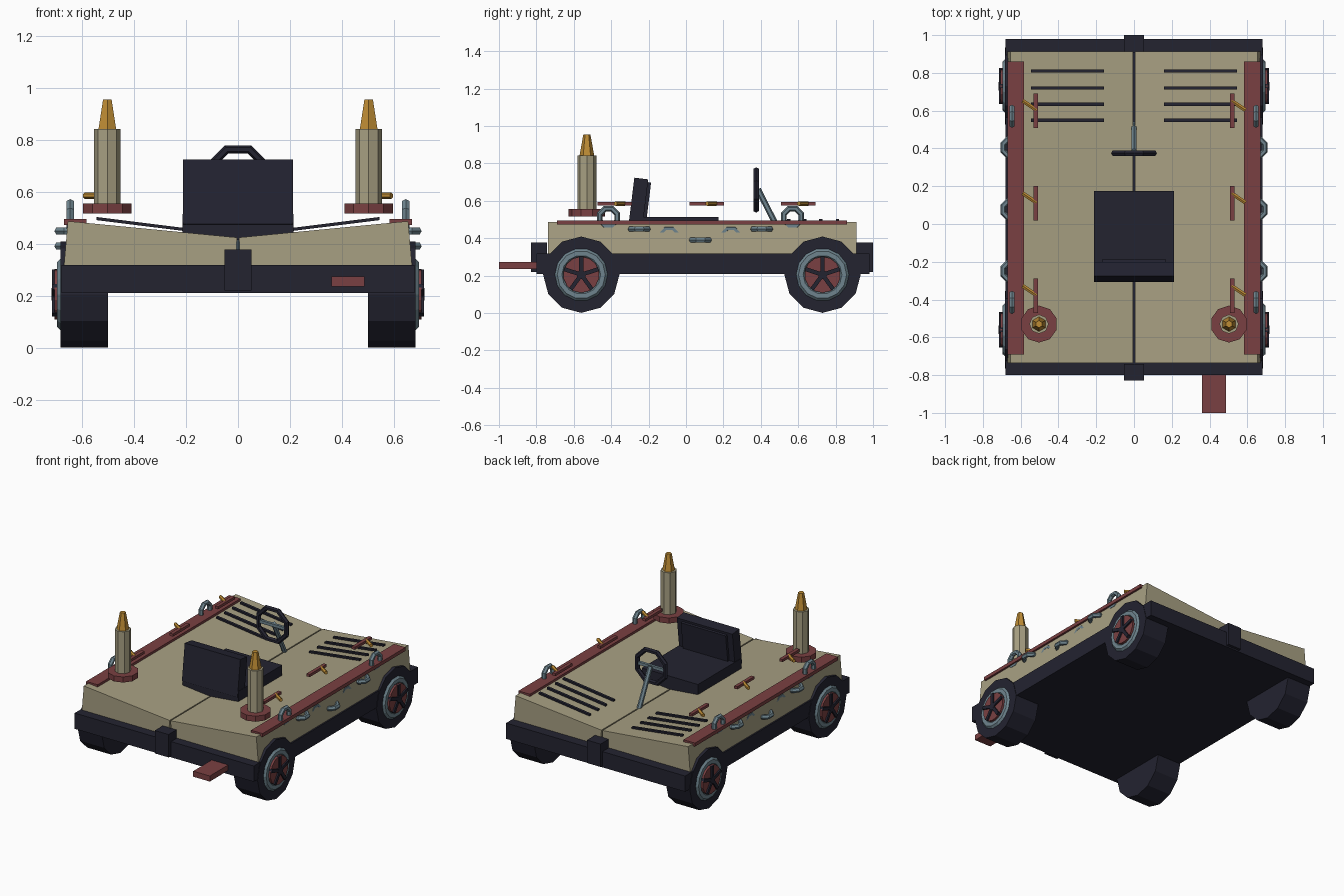
import bpy, bmesh, math
from mathutils import Vector, Matrix

if "Cube" in bpy.data.objects:
    bpy.data.objects.remove(bpy.data.objects["Cube"])


def material(name, rgb):
    m = bpy.data.materials.new(name)
    m.diffuse_color = (*rgb, 1)
    m.use_nodes = True
    m.node_tree.nodes["Principled BSDF"].inputs["Base Color"].default_value = m.diffuse_color
    return m


BEIGE = material("beige paint", (0.39, 0.35, 0.225))
DARK = material("dark navy", (0.017, 0.017, 0.030))
RED = material("dull red", (0.195, 0.051, 0.054))
STEEL = material("blue steel", (0.156, 0.231, 0.27))
GOLD = material("gold", (0.515, 0.262, 0.035))


def make(name, bm, mat, matrix=None):
    if matrix is not None:
        bm.transform(matrix)
    bmesh.ops.recalc_face_normals(bm, faces=bm.faces)
    me = bpy.data.meshes.new(name)
    bm.to_mesh(me)
    bm.free()
    me.materials.append(mat)
    ob = bpy.data.objects.new(name, me)
    bpy.context.collection.objects.link(ob)
    return ob


def box(name, lo, hi, mat, matrix=None):
    """Box between two corners."""
    bm = bmesh.new()
    bmesh.ops.create_cube(bm, size=1)
    lo, hi = Vector(lo), Vector(hi)
    for v in bm.verts:
        v.co = Vector(((v.co[i] + 0.5) * (hi[i] - lo[i]) + lo[i]) for i in range(3))
    return make(name, bm, mat, matrix)


def rod(name, a, b, r1, r2, sides, mat, turn=0.0):
    """Cylinder or cone frustum from point a to point b."""
    a, b = Vector(a), Vector(b)
    bm = bmesh.new()
    bmesh.ops.create_cone(bm, cap_ends=True, segments=sides, radius1=r1, radius2=r2,
                          depth=(b - a).length)
    rot = (b - a).to_track_quat('Z', 'Y').to_matrix().to_4x4()
    return make(name, bm, mat, Matrix.Translation((a + b) / 2) @ rot @ Matrix.Rotation(turn, 4, 'Z'))


def ring(name, centre, axis, major, minor, seg, sides, mat, turn=0.0, flat=1.0):
    """Faceted torus around the given axis."""
    bm = bmesh.new()
    loops = []
    for i in range(seg):
        t = turn + 2 * math.pi * i / seg
        loops.append([])
        for j in range(sides):
            p = 2 * math.pi * j / sides
            r = major + minor * math.cos(p)
            loops[-1].append(bm.verts.new((r * math.cos(t), r * math.sin(t), flat * minor * math.sin(p))))
    for i in range(seg):
        for j in range(sides):
            k, l = (i + 1) % seg, (j + 1) % sides
            bm.faces.new((loops[i][j], loops[k][j], loops[k][l], loops[i][l]))
    rot = Vector(axis).to_track_quat('Z', 'Y').to_matrix().to_4x4()
    return make(name, bm, mat, Matrix.Translation(centre) @ rot)


def prism(name, profile, y0, y1, mat):
    """Extrude an x-z profile along y."""
    bm = bmesh.new()
    f = bm.faces.new([bm.verts.new((x, y0, z)) for x, z in profile])
    g = bmesh.ops.extrude_face_region(bm, geom=[f])["geom"]
    bmesh.ops.translate(bm, vec=(0, y1 - y0, 0), verts=[v for v in g if isinstance(v, bmesh.types.BMVert)])
    return make(name, bm, mat)


# Chassis, couplers at both ends, hitch plate
box("chassis", (-0.68, -0.80, 0.21), (0.68, 0.98, 0.318), DARK)
box("rear_coupler", (-0.052, -0.828, 0.22), (0.052, -0.742, 0.377), DARK)
box("front_coupler", (-0.052, 0.905, 0.22), (0.052, 1.0, 0.377), DARK)
box("hitch_plate", (0.36, -1.0, 0.236), (0.486, -0.75, 0.274), RED)

for s in (-1, 1):
    # Body half sloping down to the middle seam
    prism("body_half", [(s * 0.67, 0.315), (s * 0.655, 0.487), (s * 0.004, 0.424), (s * 0.010, 0.315)],
          -0.737, 0.912, BEIGE)
    # Side rail
    box("side_rail", (s * 0.583, -0.69, 0.472), (s * 0.67, 0.86, 0.496), RED)

    # Vent slats
    for y in (0.81, 0.72, 0.635, 0.55):
        prism("vent_slat", [(s * 0.16, 0.443), (s * 0.16, 0.455), (s * 0.545, 0.503), (s * 0.545, 0.491)],
              y - 0.009, y + 0.009, DARK)

    # Candle posts on round bases
    x, y = s * 0.503, -0.53
    rod("post_base", (x, y, 0.517), (x, y, 0.555), 0.098, 0.098, 10, RED)
    rod("post", (x, y, 0.55), (x, y, 0.842), 0.051, 0.051, 8, BEIGE)
    rod("post_tip", (x, y, 0.842), (x, y, 0.955), 0.039, 0.019, 6, GOLD)

    # Floating lever plates with gold pegs
    for y in (0.60, 0.11, -0.38):
        box("lever_plate", (x + 0.0165 - 0.012, y - 0.092, 0.576) if s > 0 else (x - 0.0285, y - 0.092, 0.576),
            (x + 0.0285, y + 0.092, 0.594) if s > 0 else (x - 0.0045, y + 0.092, 0.594), RED)
        xc = s * 0.553
        rod("lever_peg", (xc - 0.037, y + 0.053, 0.585), (xc + 0.037, y + 0.003, 0.585),
            0.012, 0.012, 6, GOLD)

    # Hanging chain along the side: upright and flat links in turn
    for y, z, upright in ((0.57, 0.511, 1), (0.405, 0.449, 0), (0.24, 0.405, 1), (0.077, 0.391, 0),
                          (-0.09, 0.405, 1), (-0.25, 0.449, 0), (-0.415, 0.511, 1)):
        ring("chain_link", (s * 0.646, y, z), (1, 0, 0) if upright else (0, 0, 1),
             0.050, 0.016, 8, 6, STEEL, math.pi / 8)

    # Wheels
    for y in (-0.56, 0.73):
        z = 0.205
        rod("tyre", (s * 0.50, y, z), (s * 0.683, y, z), 0.204, 0.204, 12, DARK)
        ring("wheel_rim", (s * 0.683, y, z), (1, 0, 0), 0.116, 0.025, 14, 6, STEEL, flat=0.6)
        rod("wheel_disc", (s * 0.66, y, z), (s * 0.706, y, z), 0.097, 0.097, 14, RED)
        rod("wheel_hub", (s * 0.69, y, z), (s * 0.717, y, z), 0.024, 0.024, 10, DARK)
        for k in range(5):
            box("wheel_spoke", (-0.012, -0.011, 0.0), (0.012, 0.011, 0.096), DARK,
                Matrix.Translation((s * 0.704, y, z)) @ Matrix.Rotation(2 * math.pi * k / 5, 4, 'X'))

# Seat: cushion, leaning backrest, raised back panel
box("seat_cushion", (-0.213, -0.30, 0.415), (0.213, 0.175, 0.514), DARK)
lean = Matrix.Translation((0, -0.262, 0.47)) @ Matrix.Rotation(math.radians(-7), 4, 'X')
box("seat_back", (-0.211, -0.045, 0.0), (0.211, 0.030, 0.25), DARK, lean)
box("seat_back_panel", (-0.17, 0.02, 0.02), (0.17, 0.047, 0.235), DARK, lean)

# Steering wheel, crossbar and column
ring("steering_wheel", (0, 0.375, 0.658), (0, 1, 0), 0.114, 0.017, 8, 6, DARK, math.pi / 8)
box("steering_crossbar", (-0.105, 0.366, 0.648), (0.105, 0.384, 0.668), STEEL)
rod("steering_column", (0, 0.53, 0.375), (0, 0.385, 0.662), 0.016, 0.016, 6, STEEL)
